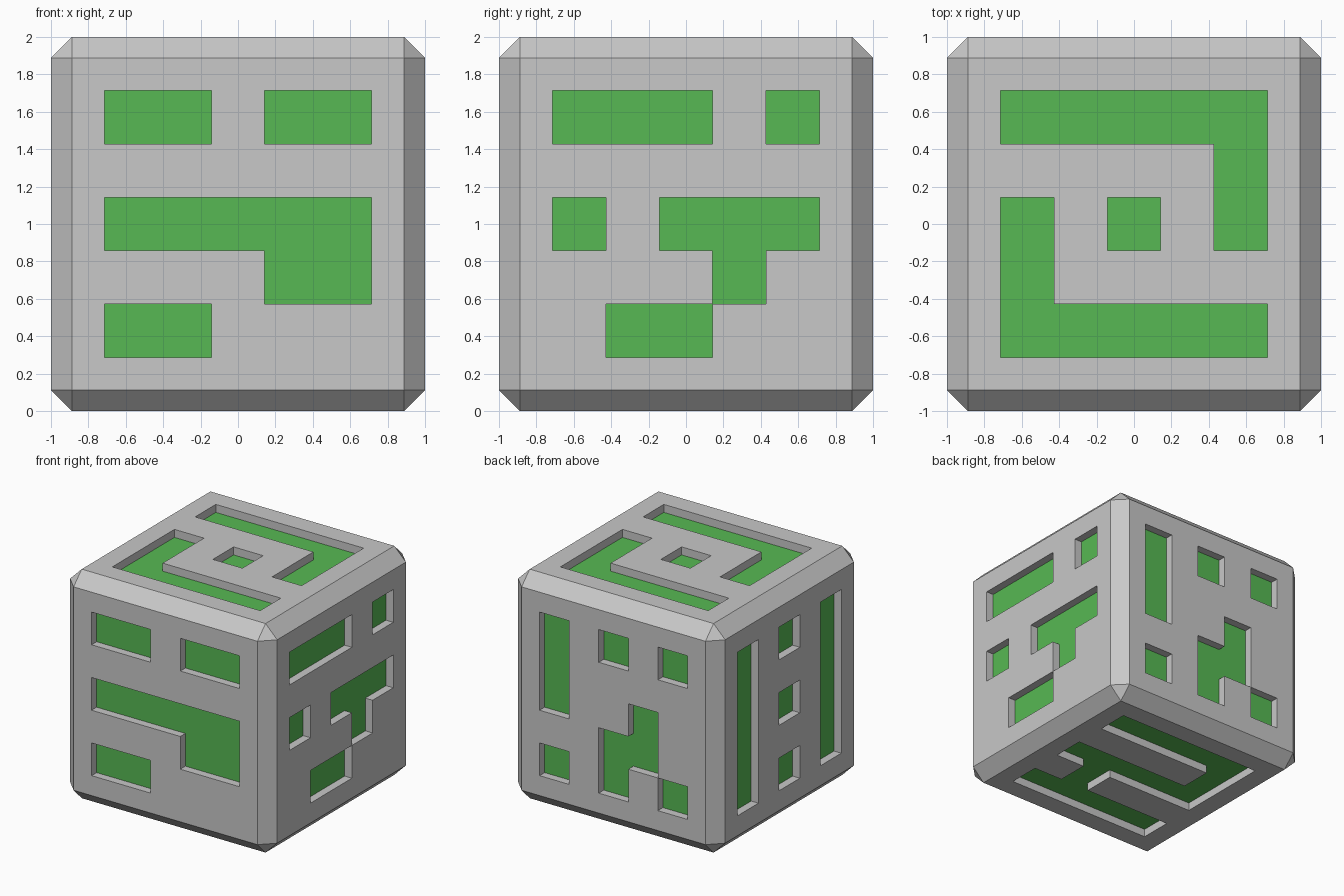
import bpy, bmesh
from mathutils import Vector

if "Cube" in bpy.data.objects:
    bpy.data.objects.remove(bpy.data.objects["Cube"])

BEVEL = 0.112
DEPTH = 0.07
CELL = 2 / 7
FLAT = 1 - BEVEL
# grid lines across one side: border, five cells, border
LINES = [-FLAT] + [(-2.5 + k) * CELL for k in range(6)] + [FLAT]

X, Y, Z = Vector((1, 0, 0)), Vector((0, 1, 0)), Vector((0, 0, 1))
# each side: right axis, up axis, recessed cells seen from outside (top row first)
SIDES = [
    (X, Z, "11011 00000 11111 00011 11000"),    # front
    (Y, Z, "11101 00000 10111 00010 01100"),    # right
    (-X, Z, "10101 10000 10010 00110 10101"),   # back
    (-Y, Z, "10101 10001 10101 10001 10101"),   # left
    (X, Y, "11111 00001 10101 10000 11111"),    # top
    (-X, Y, "11111 00001 11111 01000 11111"),   # bottom
]


def make_material(name, color):
    mat = bpy.data.materials.new(name)
    mat.diffuse_color = (*color, 1)
    mat.use_nodes = True
    mat.node_tree.nodes["Principled BSDF"].inputs["Base Color"].default_value = mat.diffuse_color
    return mat


def add_face(bm, points, material_index=0):
    face = bm.faces.new([bm.verts.new(p) for p in points])
    face.material_index = material_index


def add_side(bm, right, up, pattern):
    """One flat side with its sunken maze pattern."""
    normal = right.cross(up)
    rows = pattern.split()[::-1]

    def sunk(c, r):
        return 1 <= c <= 5 and 1 <= r <= 5 and rows[r - 1][c - 1] == "1"

    for r in range(7):
        for c in range(7):
            rim = [right * LINES[c + a] + up * LINES[r + b] + normal
                   for a, b in ((0, 0), (1, 0), (1, 1), (0, 1))]
            if not sunk(c, r):
                add_face(bm, rim)
                continue
            floor = [p - normal * DEPTH for p in rim]
            add_face(bm, floor, 1)
            # walls only where the recess meets the raised surface
            for k, (dc, dr) in enumerate(((0, -1), (1, 0), (0, 1), (-1, 0))):
                if not sunk(c + dc, r + dr):
                    n = (k + 1) % 4
                    add_face(bm, [rim[k], rim[n], floor[n], floor[k]])


bm = bmesh.new()

# chamfered edges and corners: bevelled cube without its six flat sides
bmesh.ops.create_cube(bm, size=2)
bmesh.ops.bevel(bm, geom=bm.edges[:], offset=BEVEL, offset_type='OFFSET',
                segments=1, profile=0.5, affect='EDGES')
bm.normal_update()
flat = [f for f in bm.faces if max(abs(v) for v in f.normal) > 0.99]
bmesh.ops.delete(bm, geom=flat, context='FACES')

# six patterned sides
for side in SIDES:
    add_side(bm, *side)

bmesh.ops.remove_doubles(bm, verts=bm.verts[:], dist=0.0005)
bmesh.ops.translate(bm, verts=bm.verts[:], vec=Z)

mesh = bpy.data.meshes.new("maze_block")
bm.to_mesh(mesh)
bm.free()
mesh.materials.append(make_material("light_grey", (0.58, 0.58, 0.58)))
mesh.materials.append(make_material("green", (0.095, 0.485, 0.087)))
block = bpy.data.objects.new("maze_block", mesh)
bpy.context.collection.objects.link(block)
